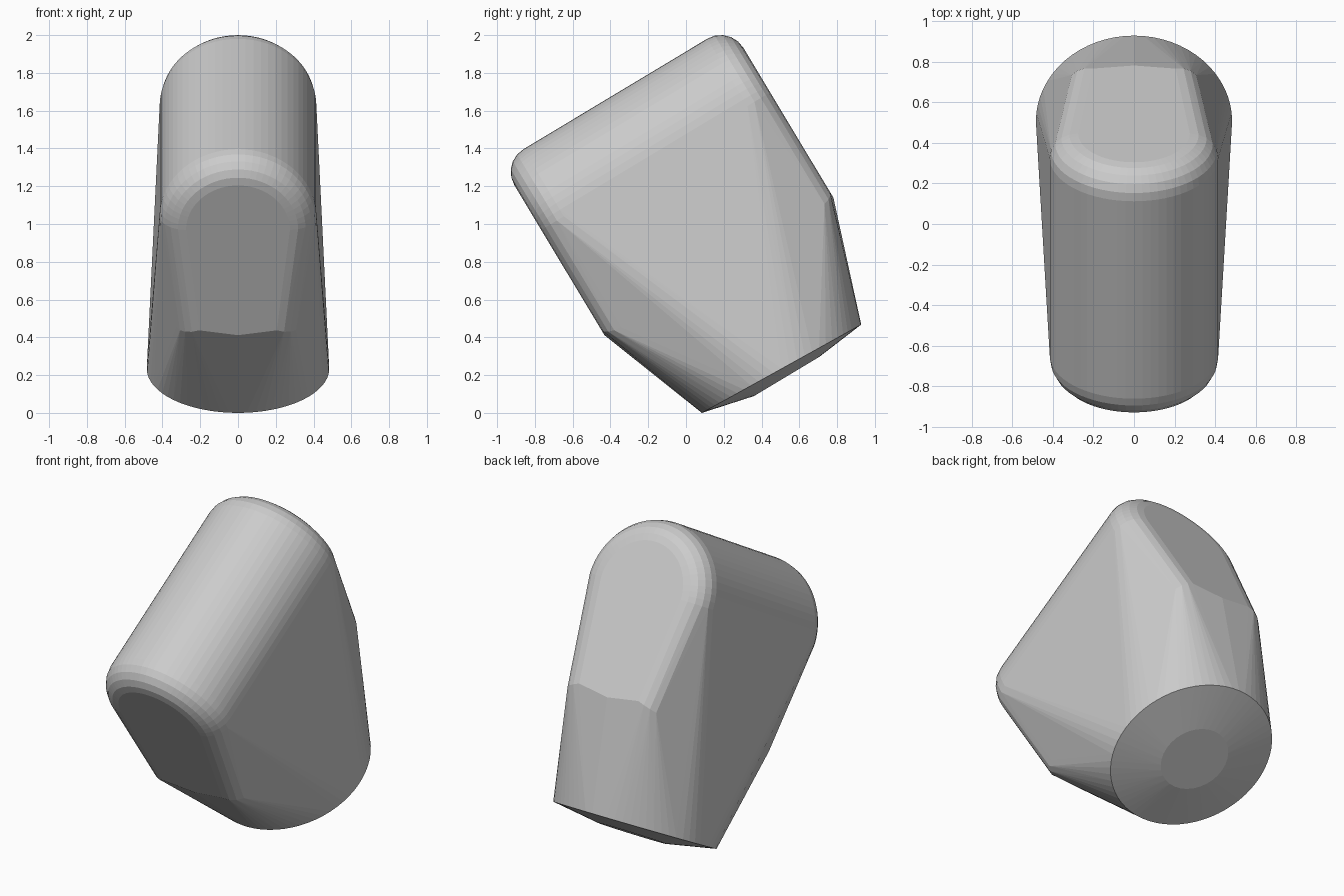
import bpy, bmesh, math
from mathutils import Vector

if "Cube" in bpy.data.objects:
    bpy.data.objects.remove(bpy.data.objects["Cube"])

TILT = math.radians(31.0)
BEVEL, STEPS = 0.14, 5
MID, HALF = 0.548, 0.707        # middle and half length along the tilted axis
ARCH_R, ARCH_V = 0.415, 1.23    # arch radius and centre height in the tilted frame


def place(x, u, v):
    """Tilted frame (across, along, up) to world."""
    c, s = math.cos(TILT), math.sin(TILT)
    return Vector((x, c * u - s * v, s * u + c * v))


points = []

# Arched upper body: mirrored end caps with rounded rims, narrowing downwards
for side in (-1, 1):
    for i in range(STEPS + 1):
        a = math.pi / 2 * i / STEPS
        u = MID + side * (HALF - BEVEL * (1 - math.cos(a)))
        grow = BEVEL * math.sin(a)
        r = ARCH_R - BEVEL + grow
        for k in range(33):
            t = math.pi * k / 32
            points.append(place(r * math.cos(t), u, ARCH_V + r * math.sin(t)))
        for sx in (-1, 1):
            points.append(place(sx * (0.205 + 0.9 * grow), u, 0.61 - 0.3 * grow))
        points.append(place(0, u, 0.58 - 0.4 * grow))

# Round base rim, slightly out of level with the body
for k in range(64):
    t = 2 * math.pi * k / 64
    du = 0.482 * math.sin(t)
    points.append(place(0.483 * math.cos(t), 0.553 + du, -0.055 - 0.035 * du))

# Small raised disc under the base
for k in range(32):
    t = 2 * math.pi * k / 32
    points.append(place(0.203 * math.cos(t), 0.557 + 0.203 * math.sin(t), -0.104))

# Wrap everything in one taut skin
bm = bmesh.new()
for p in points:
    bm.verts.new(p)
bmesh.ops.remove_doubles(bm, verts=bm.verts[:], dist=0.0005)
bmesh.ops.convex_hull(bm, input=bm.verts[:])
loose = [v for v in bm.verts if not v.link_faces]
bmesh.ops.delete(bm, geom=loose, context='VERTS')
bmesh.ops.recalc_face_normals(bm, faces=bm.faces[:])

# Stand on the floor, centred front to back
low = min(v.co.z for v in bm.verts)
ys = [v.co.y for v in bm.verts]
bmesh.ops.translate(bm, verts=bm.verts[:],
                    vec=(0, -(min(ys) + max(ys)) / 2, -low))

mesh = bpy.data.meshes.new("rounded_body")
bm.to_mesh(mesh)
bm.free()
body = bpy.data.objects.new("rounded_body", mesh)
bpy.context.collection.objects.link(body)

grey = bpy.data.materials.new("light_grey")
grey.diffuse_color = (0.6, 0.6, 0.6, 1)
grey.use_nodes = True
grey.node_tree.nodes["Principled BSDF"].inputs["Base Color"].default_value = grey.diffuse_color
mesh.materials.append(grey)
